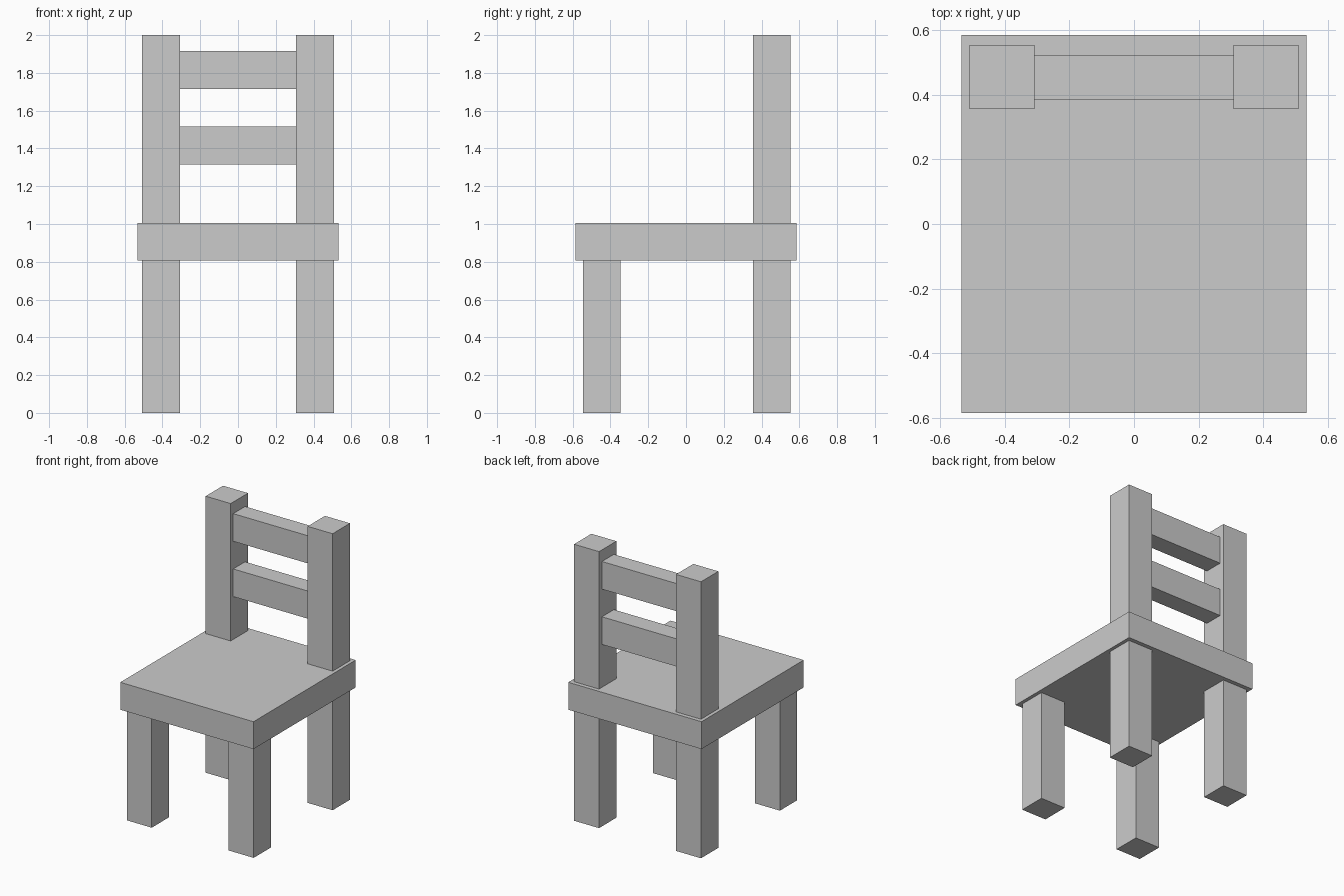
import bpy

if "Cube" in bpy.data.objects:
    bpy.data.objects.remove(bpy.data.objects["Cube"])


def box(name, x, y, z):
    """Add a box spanning the given (min, max) range on each axis."""
    spans = (x, y, z)
    bpy.ops.mesh.primitive_cube_add(size=1, location=[(a + b) / 2 for a, b in spans])
    obj = bpy.context.object
    obj.name = name
    obj.scale = [b - a for a, b in spans]
    bpy.ops.object.transform_apply(location=False, rotation=False, scale=True)
    return obj


LEG_IN, LEG_OUT = 0.308, 0.508
SEAT_BOTTOM, SEAT_TOP = 0.808, 1.006

# Seat slab
box("seat", (-0.533, 0.533), (-0.584, 0.584), (SEAT_BOTTOM, SEAT_TOP))

# Front legs, and back legs that run up into the backrest posts
for side, label in ((-1, "left"), (1, "right")):
    x = sorted((side * LEG_IN, side * LEG_OUT))
    box(f"front_leg_{label}", x, (-0.546, -0.348), (0, SEAT_BOTTOM))
    box(f"back_post_{label}", x, (0.356, 0.554), (0, 2))

# Backrest slats between the posts
for label, bottom in (("lower", 1.316), ("upper", 1.716)):
    box(f"back_slat_{label}", (-LEG_IN, LEG_IN), (0.385, 0.521), (bottom, bottom + 0.2))
